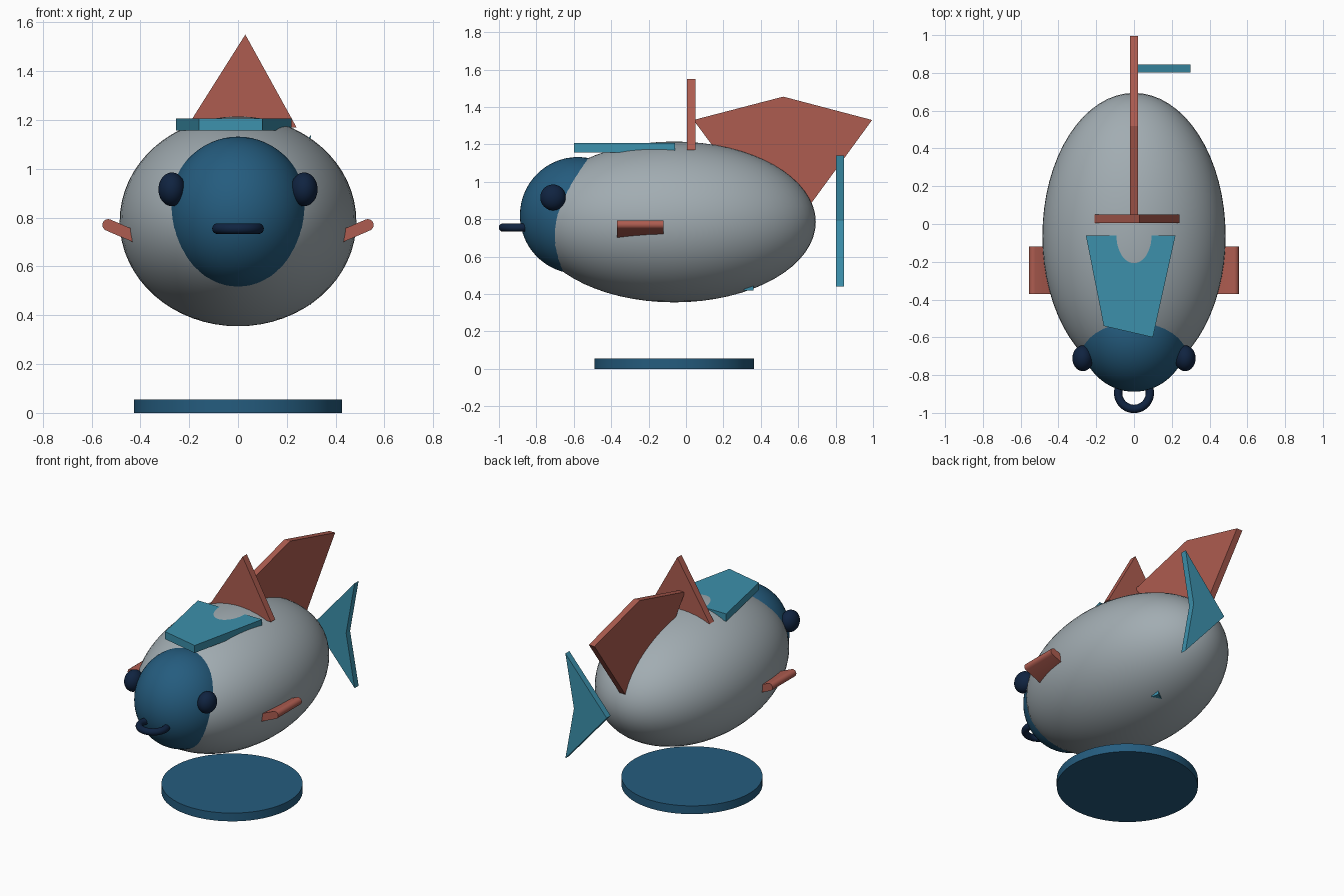
import bpy, bmesh, math
from mathutils import Vector

if "Cube" in bpy.data.objects:
    bpy.data.objects.remove(bpy.data.objects["Cube"])


def material(name, rgb):
    m = bpy.data.materials.new(name)
    m.diffuse_color = (*rgb, 1)
    m.use_nodes = True
    m.node_tree.nodes["Principled BSDF"].inputs["Base Color"].default_value = m.diffuse_color
    return m


GREY = material("light grey", (0.36, 0.415, 0.445))
BLUE = material("deep blue", (0.018, 0.107, 0.21))
TEAL = material("teal", (0.045, 0.28, 0.41))
RED = material("coral red", (0.42, 0.107, 0.08))
NAVY = material("dark navy", (0.005, 0.017, 0.052))


def finish(ob, name, mat, smooth=True):
    ob.name = name
    ob.data.materials.append(mat)
    if smooth:
        bpy.ops.object.shade_smooth_by_angle(angle=math.radians(35))


def ellipsoid(name, centre, radii, mat):
    bpy.ops.mesh.primitive_uv_sphere_add(segments=64, ring_count=32, radius=1, location=centre)
    ob = bpy.context.object
    ob.scale = radii
    bpy.ops.object.transform_apply(location=False, rotation=False, scale=True)
    finish(ob, name, mat)


def plate(name, outline, depth, mat, smooth=False):
    """Extrude an outline of 3D points along the depth vector."""
    bm = bmesh.new()
    face = bm.faces.new([bm.verts.new(p) for p in outline])
    new = bmesh.ops.extrude_face_region(bm, geom=[face], use_keep_orig=True)["geom"]
    bmesh.ops.translate(bm, vec=Vector(depth),
                        verts=[v for v in new if isinstance(v, bmesh.types.BMVert)])
    bmesh.ops.recalc_face_normals(bm, faces=bm.faces)
    me = bpy.data.meshes.new(name)
    bm.to_mesh(me)
    bm.free()
    ob = bpy.data.objects.new(name, me)
    bpy.context.collection.objects.link(ob)
    bpy.ops.object.select_all(action='DESELECT')
    bpy.context.view_layer.objects.active = ob
    ob.select_set(True)
    finish(ob, name, mat, smooth)


# Body and head
ellipsoid("body", (0, -0.063, 0.785), (0.485, 0.757, 0.43), GREY)
ellipsoid("head", (0, -0.578, 0.82), (0.29, 0.31, 0.312), BLUE)

# Mouth ring
bpy.ops.mesh.primitive_torus_add(location=(0, -0.895, 0.755), major_radius=0.084,
                                 minor_radius=0.022, major_segments=48, minor_segments=16)
finish(bpy.context.object, "mouth", NAVY)

# Stand
bpy.ops.mesh.primitive_cylinder_add(vertices=64, radius=0.427, depth=0.055,
                                    location=(0, -0.063, 0.0275))
finish(bpy.context.object, "stand", BLUE)

# Eyes and side fins, mirrored
for s, side in ((-1, "left"), (1, "right")):
    ellipsoid(side + "_eye", (s * 0.271, -0.711, 0.916), (0.055, 0.068, 0.069), NAVY)
    a, r = math.radians(22), 0.024
    inner, outer = Vector((0.40, 0.713)), Vector((0.532, 0.770))
    pts = []
    for c, start in ((outer, a - math.pi / 2), (inner, a + math.pi / 2)):
        for i in range(9):
            t = start + math.pi * i / 8
            pts.append((s * (c.x + r * math.cos(t)), -0.37, c.y + r * math.sin(t)))
    plate(side + "_fin", pts, (0, 0.25, 0), RED, True)

# Flat plate on the back, partly sunk in the body
plate("back_plate", [(x, y, 1.157) for x, y in
      ((-0.255, -0.06), (-0.16, -0.54), (0.1, -0.6), (0.22, -0.06))], (0, 0, 0.05), TEAL)

# Crosswise triangular fin
plate("cross_fin", [(x, 0.005, z) for x, z in
      ((-0.21, 1.17), (0.24, 1.17), (0.03, 1.55))], (0, 0.045, 0), RED)

# Lengthwise dorsal fin
plate("dorsal_fin", [(-0.021, y, z) for y, z in
      ((0.04, 1.33), (0.52, 1.455), (0.995, 1.33), (0.52, 0.68))], (0.042, 0, 0), RED)

# Notched tail fin
plate("tail_fin", [(x, 0.802, z) for x, z in
      ((-0.005, 0.79), (0.3, 1.14), (0.237, 0.79), (0.3, 0.44))], (0, 0.042, 0), TEAL)

# Small tip poking out of the belly
plate("belly_tip", [(x, y, 0.418) for x, y in
      ((0.06, 0.33), (0.11, 0.36), (0.12, 0.31))], (0, 0, 0.045), TEAL)
